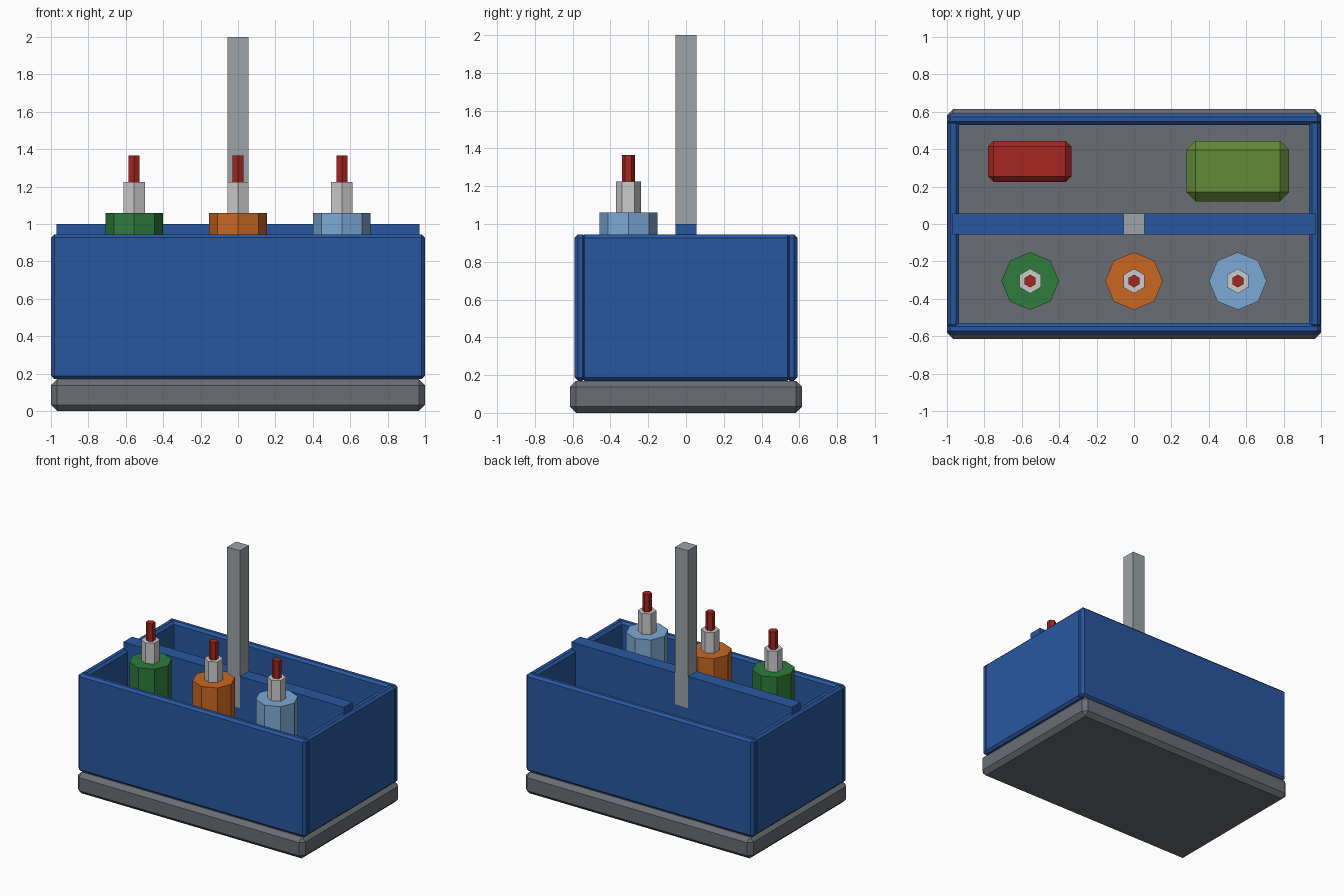
import bpy

if "Cube" in bpy.data.objects:
    bpy.data.objects.remove(bpy.data.objects["Cube"])


def material(name, rgb):
    m = bpy.data.materials.new(name)
    m.diffuse_color = (*[(c / 255) ** 2.2 for c in rgb], 1)
    m.use_nodes = True
    m.node_tree.nodes["Principled BSDF"].inputs["Base Color"].default_value = m.diffuse_color
    return m


BLUE = material("blue", (45, 88, 158))
RED = material("red", (165, 42, 38))
LEAF = material("leaf_green", (98, 138, 58))
GREEN = material("green", (50, 122, 62))
ORANGE = material("orange", (200, 102, 38))
SKY = material("sky_blue", (124, 168, 212))
WHITE = material("light_grey", (208, 210, 212))
STEEL = material("steel", (155, 162, 166))
SLATE = material("slate", (105, 109, 115))


def box(name, lo, hi, mat, bevel=0):
    """Box between two corners, with an optional chamfer."""
    bpy.ops.mesh.primitive_cube_add(size=1, location=[(a + b) / 2 for a, b in zip(lo, hi)])
    ob = bpy.context.object
    ob.name = name
    ob.scale = [b - a for a, b in zip(lo, hi)]
    bpy.ops.object.transform_apply(location=False, rotation=False, scale=True)
    ob.data.materials.append(mat)
    if bevel:
        m = ob.modifiers.new("chamfer", "BEVEL")
        m.width = bevel
        m.segments = 1
    return ob


def prism(name, x, y, z0, z1, radius, sides, mat):
    """Upright low-poly cylinder."""
    bpy.ops.mesh.primitive_cylinder_add(vertices=sides, radius=radius, depth=z1 - z0,
                                        location=(x, y, (z0 + z1) / 2))
    ob = bpy.context.object
    ob.name = name
    ob.data.materials.append(mat)


FLOOR, RIM = 0.17, 0.945

# Base slab
box("base", (-1, -0.615, 0), (1, 0.615, FLOOR), SLATE, 0.033)

# Four walls
for s, name in ((-1, "front_wall"), (1, "back_wall")):
    y0, y1 = sorted((s * 0.53, s * 0.59))
    box(name, (-1, y0, FLOOR), (1, y1, RIM), BLUE, 0.018)
for s, name in ((-1, "left_wall"), (1, "right_wall")):
    x0, x1 = sorted((s * 0.935, s * 0.998))
    box(name, (x0, -0.555, FLOOR), (x1, 0.555, RIM), BLUE, 0.018)

# Central divider and carrying post
box("divider", (-0.97, -0.055, FLOOR), (0.97, 0.055, 1.0), BLUE)
box("handle_post", (-0.056, -0.056, 0.75), (0.056, 0.056, 2.0), STEEL)

# Three bottles in the front compartment
for x, mat, tag in ((-0.555, GREEN, "left"), (0, ORANGE, "middle"), (0.555, SKY, "right")):
    prism(tag + "_bottle", x, -0.305, FLOOR, 1.06, 0.154, 8, mat)
    prism(tag + "_bottle_neck", x, -0.305, 1.06, 1.225, 0.066, 6, WHITE)
    prism(tag + "_bottle_nozzle", x, -0.305, 1.225, 1.365, 0.034, 6, RED)

# Soap block and sponge in the back compartment
box("soap_block", (-0.78, 0.225, FLOOR), (-0.335, 0.445, 0.33), RED, 0.03)
box("sponge", (0.28, 0.12, FLOOR), (0.83, 0.445, 0.42), LEAF, 0.05)
